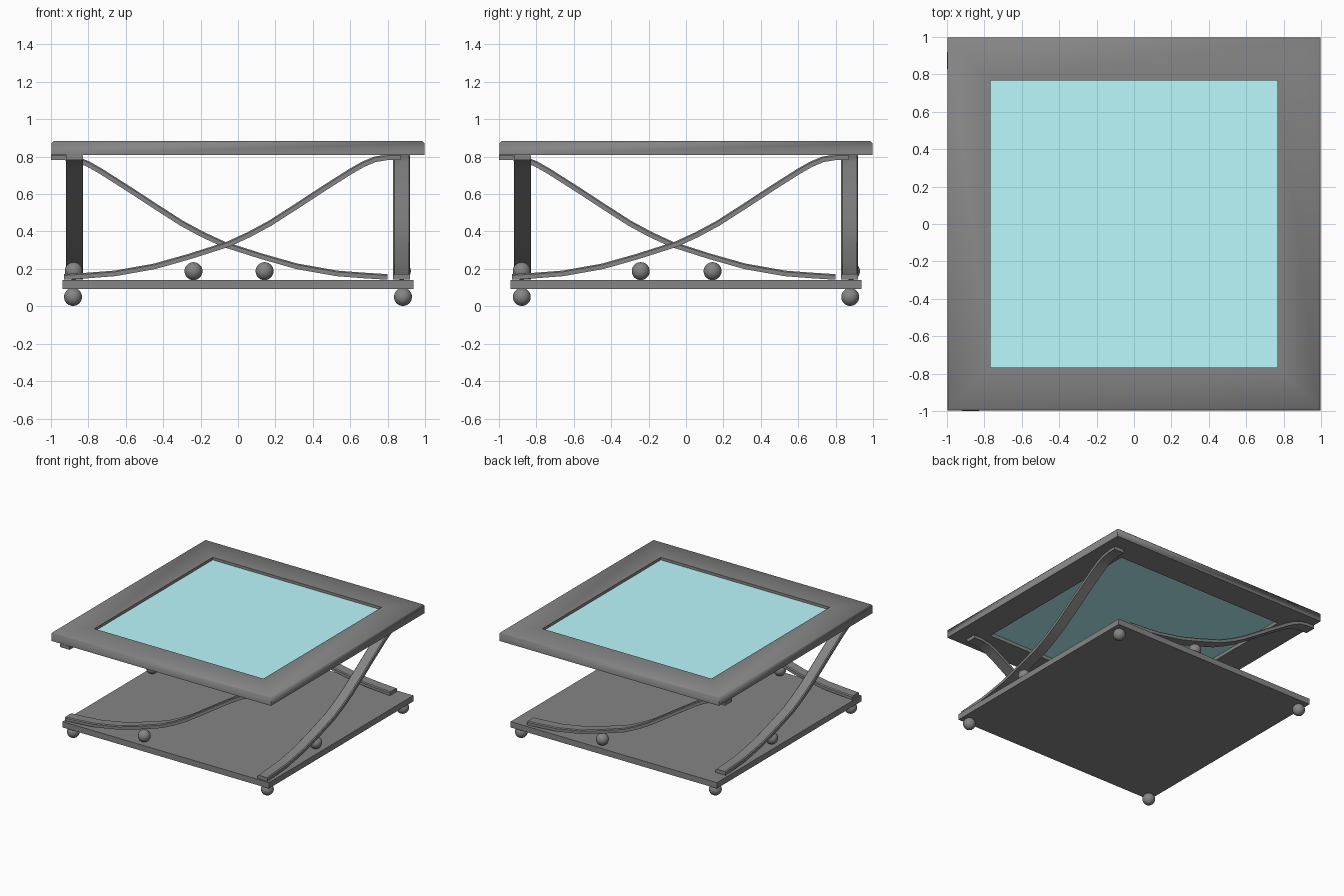
import bpy, bmesh
from math import pi, radians
from mathutils import Vector, Matrix

if "Cube" in bpy.data.objects:
    bpy.data.objects.remove(bpy.data.objects["Cube"])


def material(name, color):
    mat = bpy.data.materials.new(name)
    mat.diffuse_color = (*color, 1)
    mat.use_nodes = True
    mat.node_tree.nodes["Principled BSDF"].inputs["Base Color"].default_value = mat.diffuse_color
    return mat


dark_grey = material("dark_metal", (0.235, 0.235, 0.235))
glass_blue = material("glass_blue", (0.5, 0.95, 0.99))


def add_mesh(name, bm, angle=None, mat=dark_grey):
    bmesh.ops.recalc_face_normals(bm, faces=bm.faces)
    me = bpy.data.meshes.new(name)
    bm.to_mesh(me)
    bm.free()
    me.materials.append(mat)
    ob = bpy.data.objects.new(name, me)
    bpy.context.collection.objects.link(ob)
    if angle:
        bpy.context.view_layer.objects.active = ob
        ob.select_set(True)
        bpy.ops.object.shade_smooth_by_angle(angle=radians(angle))
        ob.select_set(False)
    return ob


def box(name, half, z0, z1, mat=dark_grey):
    bm = bmesh.new()
    bmesh.ops.create_cube(bm, size=1)
    bmesh.ops.transform(bm, verts=bm.verts, matrix=Matrix.Translation((0, 0, (z0 + z1) / 2))
                        @ Matrix.Diagonal((2 * half, 2 * half, z1 - z0, 1)))
    return add_mesh(name, bm, mat=mat)


def ball(name, x, y, z, r=0.048):
    bm = bmesh.new()
    bmesh.ops.create_uvsphere(bm, u_segments=24, v_segments=14, radius=r)
    ob = add_mesh(name, bm, 40)
    ob.location = (x, y, z)


def bridge_rings(bm, rings, closed):
    n = len(rings[0])
    for i in range(len(rings) - (0 if closed else 1)):
        a, b = rings[i], rings[(i + 1) % len(rings)]
        for j in range(n):
            bm.faces.new((a[j], a[(j + 1) % n], b[(j + 1) % n], b[j]))


# Table top frame: profile swept around a square with mitred corners
profile = [(0.768, 0.81), (0.998, 0.81), (0.998, 0.872), (0.986, 0.884), (0.768, 0.884)]
bm = bmesh.new()
rings = [[bm.verts.new((sx * d, sy * d, z)) for d, z in profile]
         for sx, sy in ((-1, -1), (1, -1), (1, 1), (-1, 1))]
bridge_rings(bm, rings, True)
add_mesh("top_frame", bm, 62)

# Glass panel
box("glass_panel", 0.768, 0.838, 0.862, glass_blue)

# Base board and ball feet
box("base_board", 0.938, 0.092, 0.14)
for i, (sx, sy) in enumerate(((-1, -1), (1, -1), (1, 1), (-1, 1))):
    ball(f"foot_ball_{i}", 0.882 * sx, 0.878 * sy, 0.05)

# Curved strip legs: bevelled section swept along an S-shaped path
path = [(-0.93, 0.157), (-0.80, 0.165), (-0.658, 0.176), (-0.444, 0.214), (-0.257, 0.267),
        (-0.053, 0.332), (0.06, 0.384), (0.171, 0.444), (0.31, 0.533), (0.438, 0.617),
        (0.60, 0.72), (0.67, 0.76), (0.733, 0.786), (0.80, 0.797), (0.87, 0.797)]
section = [(-0.045, -0.015), (0.045, -0.015), (0.045, 0.008), (0.038, 0.015),
           (-0.038, 0.015), (-0.045, 0.008)]
pts = [Vector((x, 0, z)) for x, z in path]
shifts = [(0, 0, 0), (0, 0, 0), (-0.13, 0, 0), (0, -0.13, 0)]
for k, side in enumerate(("front", "right", "back", "left")):
    bm = bmesh.new()
    rings = []
    for i, p in enumerate(pts):
        t = (pts[min(i + 1, len(pts) - 1)] - pts[max(i - 1, 0)]).normalized()
        if i in (0, len(pts) - 1):
            t = Vector((1, 0, 0))
        up = Vector((-t.z, 0, t.x))
        rings.append([bm.verts.new(p + up * h + Vector((0, w - 0.875, 0))) for w, h in section])
    bridge_rings(bm, rings, False)
    bm.faces.new(rings[0])
    bm.faces.new(rings[-1])
    bmesh.ops.transform(bm, verts=bm.verts, matrix=Matrix.Translation(shifts[k])
                        @ Matrix.Rotation(k * pi / 2, 4, 'Z'))
    add_mesh(f"{side}_leg", bm, 40)

# Balls supporting each leg on the base
for side, x, y in (("front", -0.238, -0.878), ("right", 0.876, -0.242),
                   ("back", 0.142, 0.882), ("left", -0.878, 0.142)):
    ball(f"{side}_support_ball", x, y, 0.188)
